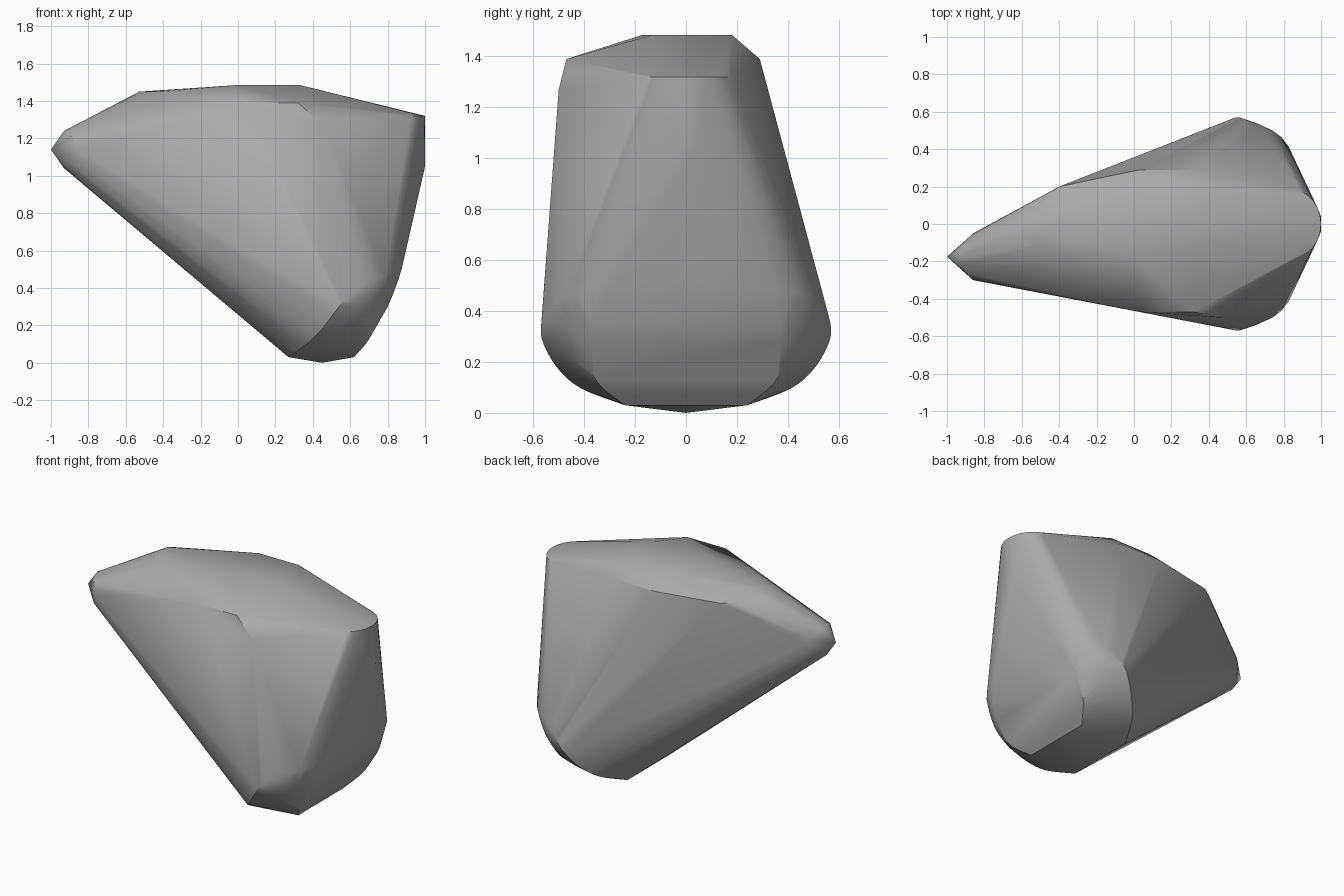
import bpy, bmesh, math
from mathutils import Vector

cube = bpy.data.objects.get("Cube")
if cube:
    bpy.data.objects.remove(cube)

grey = bpy.data.materials.new("plain grey")
grey.use_nodes = True
color = (0.4, 0.4, 0.4, 1)
grey.diffuse_color = color
grey.node_tree.nodes["Principled BSDF"].inputs["Base Color"].default_value = color


def curve(points, steps=4):
    """Smooth path through the points."""
    pts = [Vector(p) for p in points]
    pts = [2 * pts[0] - pts[1]] + pts + [2 * pts[-1] - pts[-2]]
    out = []
    for a, b, c, d in zip(pts, pts[1:], pts[2:], pts[3:]):
        for s in range(steps):
            t = s / steps
            out.append(0.5 * (2 * b + (c - a) * t + (2 * a - 5 * b + 4 * c - d) * t ** 2
                              + (3 * b - a - 3 * c + d) * t ** 3))
    return out + [pts[-2]]


# Rounded lower body: an outer rim and an inner rim joined by a bulging band
outer = curve([(0.27, 0.24, 0.03), (0.36, 0.41, 0.095), (0.44, 0.5, 0.17),
               (0.51, 0.555, 0.26), (0.56, 0.57, 0.33), (0.61, 0.55, 0.42)])
inner = curve([(0.62, 0.24, 0.03), (0.69, 0.34, 0.11), (0.74, 0.38, 0.2),
               (0.8, 0.37, 0.3), (0.845, 0.33, 0.41), (0.875, 0.29, 0.5)])
cloud = [Vector((0.45, 0, 0))]
for i, (a, b) in enumerate(zip(outer, inner)):
    swell = 0.045 * i / (len(outer) - 1)
    for k in range(7):
        t = k / 6
        p = a.lerp(b, t) + Vector((1, 1, 0)) * swell * math.sin(math.pi * t)
        cloud += [p, Vector((p.x, -p.y, p.z))]

# Rounded upright end
for k in range(13):
    a = math.pi * (k / 12 - 0.5)
    cloud.append(Vector((0.85 + 0.15 * math.cos(a), 0.18 * math.sin(a), 1.32)))
cloud += [Vector((1, y, 1.05)) for y in (-0.04, 0.04)]

# Crown: flat top and the shoulder corners around it
cloud += [Vector(p) for p in (
    (0, -0.17, 1.485), (0.33, -0.13, 1.485), (0.03, 0.18, 1.485), (0.33, 0.18, 1.485),
    (0.03, 0.29, 1.39), (0.33, 0.29, 1.39), (0.03, -0.47, 1.39), (0.32, -0.47, 1.39),
    (0.46, -0.5, 1.27))]
cloud += curve([(-0.4, -0.19, 1.45), (-0.5, -0.11, 1.45), (-0.53, 0, 1.445),
                (-0.5, 0.12, 1.4), (-0.4, 0.2, 1.39)], 3)

# Blunt pointed end
cloud.append(Vector((-1, -0.175, 1.14)))
for k in range(16):
    a = math.tau * k / 16
    cloud.append(Vector((-0.93 + 0.07 * abs(math.cos(a)) ** 2,
                         -0.175 + 0.125 * math.cos(a), 1.14 + 0.1 * math.sin(a))))

# Wrap everything in one convex skin
bm = bmesh.new()
for p in cloud:
    bm.verts.new(p)
res = bmesh.ops.convex_hull(bm, input=bm.verts[:])
bmesh.ops.delete(bm, geom=[v for v in bm.verts if not v.link_faces], context='VERTS')
bmesh.ops.dissolve_limit(bm, angle_limit=math.radians(0.5), verts=bm.verts[:], edges=bm.edges[:])
bmesh.ops.recalc_face_normals(bm, faces=bm.faces[:])
mesh = bpy.data.meshes.new("convex_shell")
bm.to_mesh(mesh)
bm.free()
mesh.materials.append(grey)
shell = bpy.data.objects.new("convex_shell", mesh)
bpy.context.collection.objects.link(shell)
bpy.context.view_layer.objects.active = shell
shell.select_set(True)
bpy.ops.object.shade_smooth_by_angle(angle=math.radians(30))
